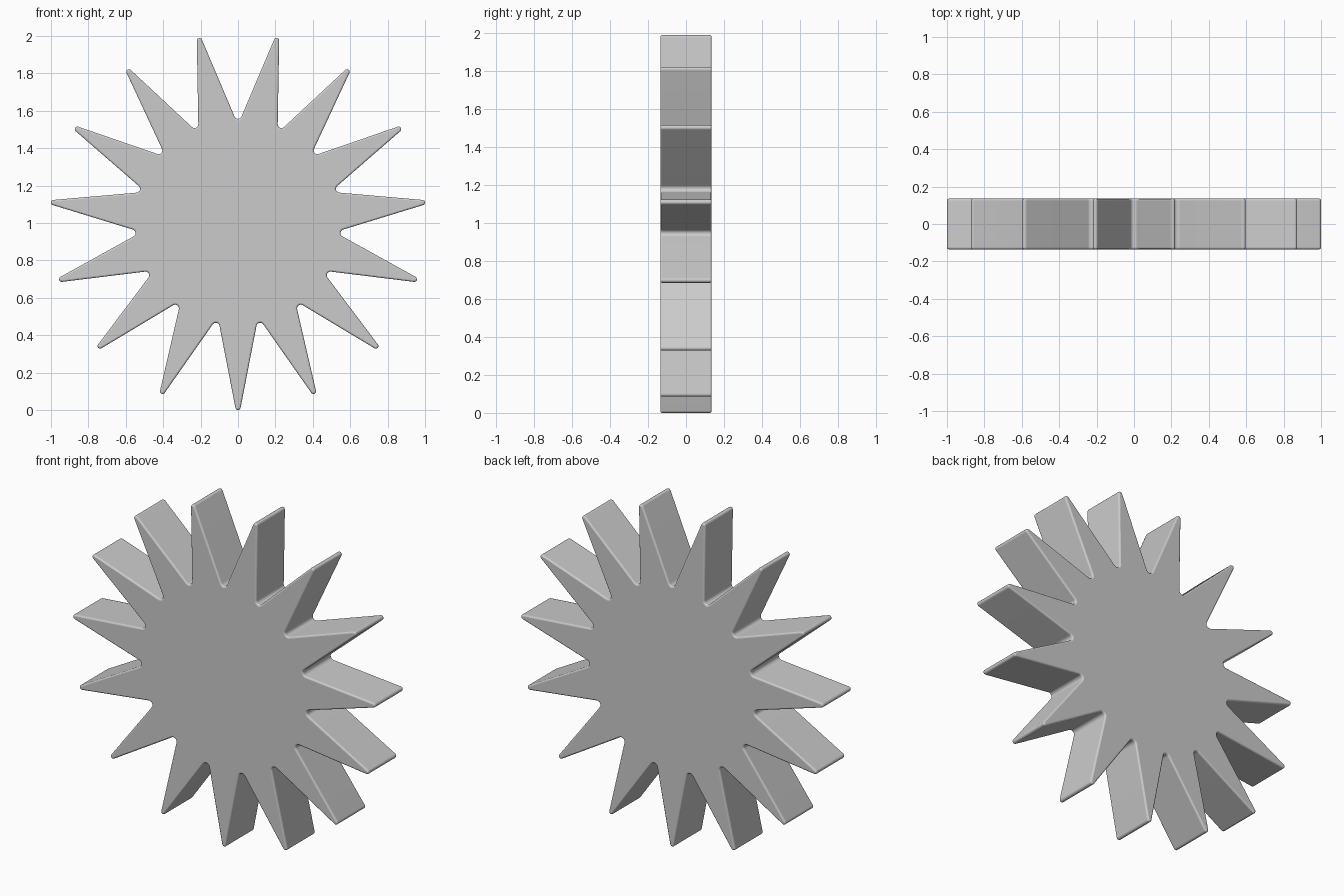
import bpy, bmesh, math
from mathutils import Vector

if "Cube" in bpy.data.objects:
    bpy.data.objects.remove(bpy.data.objects["Cube"])

POINTS = 15
R_TIP, R_VALLEY = 1.065, 0.52     # sharp star radii before rounding
TIP_ROUND, VALLEY_ROUND = 0.014, 0.02
HALF_DEPTH, REACH = 0.135, 1.0055  # reach = rounded tip radius


def fillet(prev, corner, nxt, radius, steps=6):
    """Points of an arc that rounds one profile corner."""
    a, b = (prev - corner).normalized(), (nxt - corner).normalized()
    half = a.angle(b) / 2
    centre = corner + (a + b).normalized() * (radius / math.sin(half))
    reach = radius / math.tan(half)
    start = (corner + a * reach - centre).normalized()
    end = (corner + b * reach - centre).normalized()
    return [centre + start.slerp(end, i / steps) * radius for i in range(steps + 1)]


# Star outline, first tip pointing straight down
corners = []
for i in range(POINTS * 2):
    t = -math.pi / 2 + math.pi * i / POINTS
    r = R_VALLEY if i % 2 else R_TIP
    corners.append(Vector((r * math.cos(t), 0, r * math.sin(t))))
outline = []
for i, c in enumerate(corners):
    outline += fillet(corners[i - 1], c, corners[(i + 1) % len(corners)],
                      VALLEY_ROUND if i % 2 else TIP_ROUND)

# Extrude outline into the starburst body
bm = bmesh.new()
front = bm.faces.new([bm.verts.new((p.x, -HALF_DEPTH, p.z + REACH)) for p in outline])
ext = bmesh.ops.extrude_face_region(bm, geom=[front], use_keep_orig=True)
new_verts = [g for g in ext["geom"] if isinstance(g, bmesh.types.BMVert)]
bmesh.ops.translate(bm, verts=new_verts, vec=(0, 2 * HALF_DEPTH, 0))
bmesh.ops.recalc_face_normals(bm, faces=bm.faces[:])
mesh = bpy.data.meshes.new("starburst")
bm.to_mesh(mesh)
bm.free()
star = bpy.data.objects.new("starburst", mesh)
bpy.context.collection.objects.link(star)

# Softened front and back rims
bev = star.modifiers.new("rim_bevel", "BEVEL")
bev.width = 0.009
bev.segments = 3
bev.limit_method = "ANGLE"
bev.angle_limit = math.radians(60)

bpy.context.view_layer.objects.active = star
star.select_set(True)
bpy.ops.object.shade_smooth_by_angle(angle=math.radians(32))
